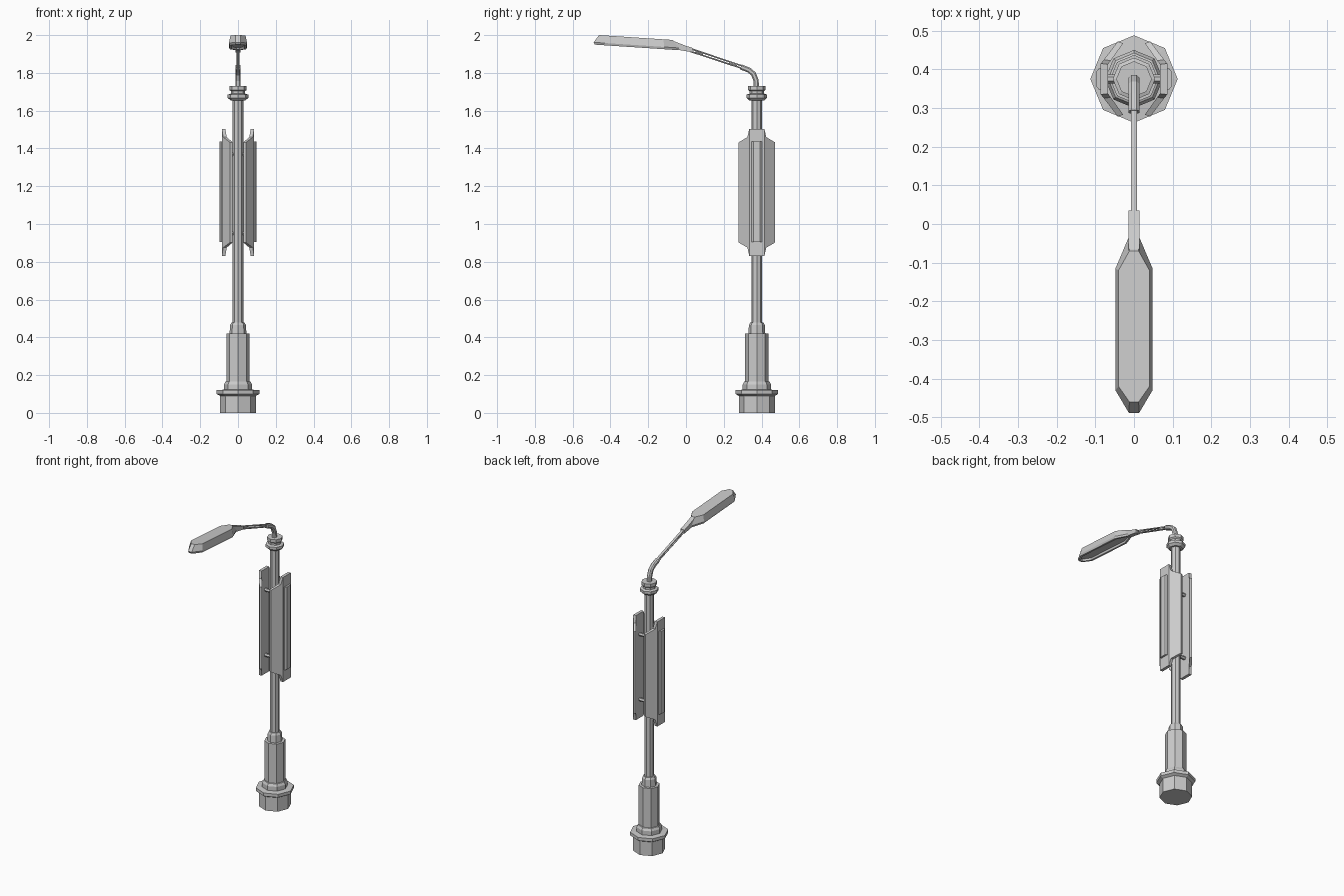
import bpy, bmesh, math

if "Cube" in bpy.data.objects:
    bpy.data.objects.remove(bpy.data.objects["Cube"])

CY = 0.375  # pole centre in y


def finish(name, bm, mirror=False):
    bmesh.ops.recalc_face_normals(bm, faces=bm.faces)
    me = bpy.data.meshes.new(name)
    bm.to_mesh(me)
    bm.free()
    ob = bpy.data.objects.new(name, me)
    bpy.context.collection.objects.link(ob)
    if mirror:
        ob.modifiers.new("mirror", 'MIRROR').use_axis[0] = True
    return ob


def loft(name, rings, mirror=False):
    """Closed solid through equal-sized rings of points."""
    bm = bmesh.new()
    vs = [[bm.verts.new(p) for p in r] for r in rings]
    n = len(vs[0])
    for a, b in zip(vs, vs[1:]):
        for i in range(n):
            j = (i + 1) % n
            bm.faces.new((a[i], a[j], b[j], b[i]))
    bm.faces.new(vs[0][::-1])
    bm.faces.new(vs[-1])
    return finish(name, bm, mirror)


def lathe(name, profile, n=8):
    return loft(name, [[(r * math.cos(2 * math.pi * i / n),
                         CY + r * math.sin(2 * math.pi * i / n), z)
                        for i in range(n)] for r, z in profile])


def side_extrude(name, pts, w):
    """Extrude a (y, z) outline across x."""
    return loft(name, [[(x, y, z) for y, z in pts] for x in (-w, w)])


def sweep(name, path, r, w):
    """Six-sided bar following a (y, z) path."""
    rings = []
    for i, (y, z) in enumerate(path):
        a, b = path[max(i - 1, 0)], path[min(i + 1, len(path) - 1)]
        dy, dz = b[0] - a[0], b[1] - a[1]
        l = math.hypot(dy, dz)
        ny, nz = -dz / l, dy / l
        rings.append([(sx * w, y + ny * k * r, z + nz * k * r) for sx, k in
                      ((1, .5), (.5, 1), (-.5, 1), (-1, .5), (-1, -.5), (-.5, -1), (.5, -1), (1, -.5))])
    return loft(name, rings)


# Octagonal base, sleeve, pole and collars
lathe("base", [(.095, 0), (.095, .09), (.113, .1), (.113, .12), (.075, .123),
               (.075, .15), (.067, .165), (.062, .167), (.062, .42)])
lathe("sleeve", [(.045, .415), (.042, .465), (.035, .478)])
lathe("pole", [(.028, .4), (.028, 1.7)])
lathe("collar", [(.04, 1.655), (.055, 1.668), (.055, 1.685), (.038, 1.69),
                 (.038, 1.703), (.046, 1.71), (.046, 1.73)])

# Curved arm root and twin rods
sweep("arm_root", [(.372, 1.72), (.371, 1.76), (.357, 1.795), (.333, 1.815), (.29, 1.832)], .014, .014)
sweep("upper_rod", [(.30, 1.836), (.02, 1.93)], .004, .008)
sweep("lower_rod", [(.30, 1.823), (.02, 1.915)], .004, .008)
for y in (.25, .07):
    sweep("rod_spacer", [(y + .02, 1.931 - .334 * (y + .02)), (y - .02, 1.931 - .334 * (y - .02))], .008, .006)

# Lamp head with neck and recessed underside
side_extrude("lamp_neck", [(.035, 1.932), (0, 1.943), (-.08, 1.974), (-.06, 1.925),
                           (-.035, 1.921), (.035, 1.909)], .014)


def outline(half, lift):
    pts = half + [(-x, y) for x, y in reversed(half)]
    return [(x, y, 1.95 - .066 * (y + .49) + lift) for x, y in pts]


rim = [(.013, -.489), (.048, -.43), (.048, -.115), (.014, -.035)]
low = [(.012, -.482), (.044, -.427), (.044, -.118), (.013, -.04)]
top = [(.012, -.46), (.040, -.42), (.040, -.12), (.012, -.07)]
head = loft("lamp_head", [outline(low, 0), outline(rim, .012), outline(top, .052)])
bm = bmesh.new()
bm.from_mesh(head.data)
under = min(bm.faces, key=lambda f: f.normal.z)
bmesh.ops.inset_region(bm, faces=[under], thickness=.012)
bmesh.ops.inset_region(bm, faces=[under], thickness=.003, depth=-.012)
bm.to_mesh(head.data)
bm.free()

# Side panels: bent shells with stepped ends, mirrored in x
half = [(.040, .086, .067, 1.504, .83), (.05, .078, .060, 1.46, .875), (.097, .042, .028, 1.432, .902)]
cols = [(-d, *r) for d, *r in reversed(half)] + [tuple(h) for h in half]
loft("side_panel", [[(xo, CY + d, zb), (xo, CY + d, zt), (xi, CY + d * .95, zt), (xi, CY + d * .95, zb)]
                    for d, xo, xi, zt, zb in cols], True)

# Light strip on each panel
loft("light_strip", [[(x, CY + d, z) for x, d in ((.08, -.028), (.09, -.028), (.098, -.018),
                                                  (.098, .018), (.09, .028), (.08, .028))]
                     for z in (.905, 1.437)], True)

# Pegs joining panels to pole
for z in (.95, 1.37):
    loft("panel_peg", [[(x, CY + .011 * math.cos(a * math.pi / 3), z + .011 * math.sin(a * math.pi / 3))
                        for a in range(6)] for x in (.015, .07)], True)
